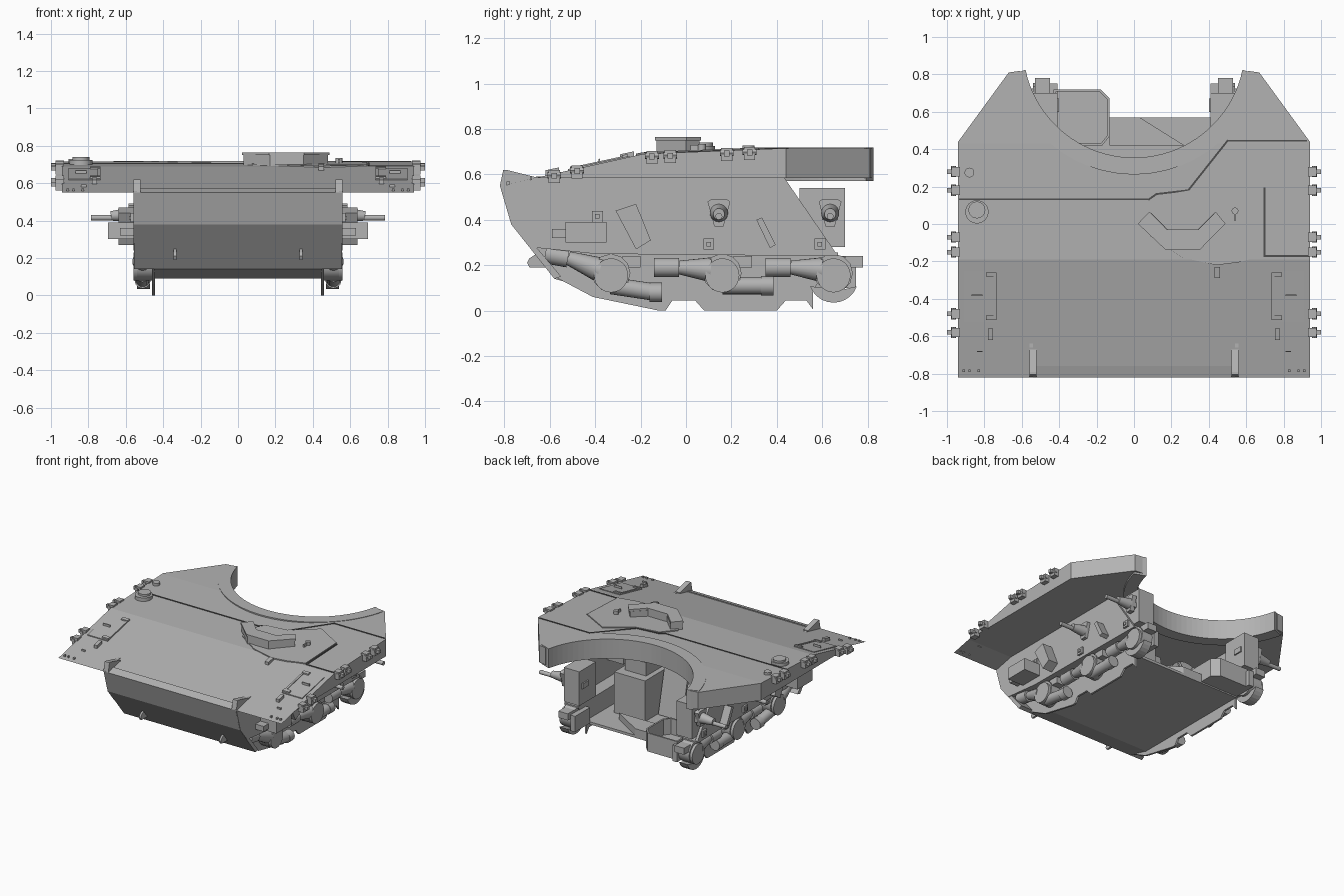
import bpy, bmesh, math
from mathutils import Vector


def material(name, v):
    m = bpy.data.materials.new(name)
    m.diffuse_color = (v, v, v, 1)
    return m


GREY = material("primer grey", 0.45)
DARK = material("dark gap", 0.08)


def finish(name, bm, mat=GREY):
    bmesh.ops.recalc_face_normals(bm, faces=bm.faces)
    me = bpy.data.meshes.new(name)
    bm.to_mesh(me)
    bm.free()
    me.materials.append(mat)
    ob = bpy.data.objects.new(name, me)
    bpy.context.scene.collection.objects.link(ob)
    return ob


def prism(name, pts, axis, a, b, mat=GREY, zoff=None):
    """Extrude a 2D outline along an axis; zoff bends it onto the deck."""
    def place(p, t):
        if axis == 'x':
            return (t, p[0], p[1])
        if axis == 'y':
            return (p[0], t, p[1])
        return (p[0], p[1], t + (zoff(p[1]) if zoff else 0))
    bm = bmesh.new()
    lo = [bm.verts.new(place(p, a)) for p in pts]
    hi = [bm.verts.new(place(p, b)) for p in pts]
    n = len(pts)
    bm.faces.new(lo)
    bm.faces.new(hi)
    for i in range(n):
        bm.faces.new((lo[i], lo[(i + 1) % n], hi[(i + 1) % n], hi[i]))
    return finish(name, bm, mat)


def box(name, x0, x1, y0, y1, z0, z1, mat=GREY):
    return prism(name, [(x0, y0), (x1, y0), (x1, y1), (x0, y1)], 'z', z0, z1, mat)


def rod(name, p, q, r1, r2=None, seg=20):
    """Cylinder or cone between two points."""
    p, q = Vector(p), Vector(q)
    bm = bmesh.new()
    bmesh.ops.create_cone(bm, cap_ends=True, segments=seg, radius1=r1,
                          radius2=r1 if r2 is None else r2, depth=(q - p).length)
    rot = Vector((0, 0, 1)).rotation_difference(q - p).to_matrix()
    for v in bm.verts:
        v.co = rot @ v.co + (p + q) / 2
    ob = finish(name, bm)
    for f in ob.data.polygons:
        f.use_smooth = len(f.vertices) == 4 and seg > 8
    return ob


def deck(y):
    """Height of the upper surface at depth y."""
    if y < -0.19:
        return 0.555 + (y + 0.82) * 0.135 / 0.63
    return 0.69 + min(y + 0.19, 0.62) * 0.025 / 0.62


def on_deck(name, pts, h, mat=GREY):
    return prism(name, pts, 'z', -0.01, h, mat, deck)


def rect(x0, x1, y0, y1):
    return [(x0, y0), (x1, y0), (x1, y1), (x0, y1)]


# Upper hull slab: side profile trimmed by a plan with the turret opening
YC, RI, RO = 0.948, 0.593, 0.683
A = math.atan2(0.825 - YC, 0.58)


def arc(r, a0, a1, n=40):
    return [(r * math.cos(a0 + (a1 - a0) * i / n), YC + r * math.sin(a0 + (a1 - a0) * i / n))
            for i in range(n + 1)]


slab = prism("upper_hull", [(-0.82, 0.55), (-0.19, 0.69), (0.43, 0.715), (0.9, 0.715),
                            (0.9, 0.585), (-0.66, 0.585)], 'x', -0.94, 0.94)
plan = prism("plan_cutter", [(-0.94, -0.9), (0.94, -0.9), (0.94, 0.44), (0.67, 0.81)]
             + arc(RI + 0.03, A, -math.pi - A) + [(-0.67, 0.81), (-0.94, 0.44)], 'z', 0.3, 1)
mod = slab.modifiers.new("trim", 'BOOLEAN')
mod.operation, mod.solver, mod.object = 'INTERSECT', 'EXACT', plan
plan.hide_render = True
plan.hide_set(True)
prism("turret_ring", arc(RI, A, -math.pi - A) + arc(RO, -math.pi - A + 0.02, A - 0.02), 'z', 0.57, 0.718)

# Nose and belly plates
prism("nose_plates", [(-0.82, 0.55), (-0.77, 0.38), (-0.58, 0.14), (-0.40, 0.09), (0.57, 0.09), (0.57, 0.11),
                      (-0.39, 0.11), (-0.57, 0.16), (-0.74, 0.385), (-0.76, 0.57)], 'x', -0.45, 0.45)

for s, side in ((1, "right"), (-1, "left")):
    def m(*v):
        return (s * v[0],) + v[1:]

    def mbox(name, x0, x1, *r):
        return box(side + "_" + name, s * x0, s * x1, *r)

    def mp(pts):
        return [(s * p[0], p[1]) for p in pts]

    # Hull walls: wide upper wall, ledge, narrow scalloped lower wall
    prism(side + "_nose_end", [(-0.82, 0.55), (-0.77, 0.38), (-0.58, 0.14), (-0.55, 0.15), (-0.66, 0.28),
                               (-0.74, 0.385), (-0.76, 0.57)], 'x', s * 0.45, s * 0.555)
    prism(side + "_upper_wall", [(-0.82, 0.555), (-0.77, 0.38), (-0.69, 0.28), (-0.40, 0.25), (0.67, 0.24),
                                 (0.43, 0.59), (-0.66, 0.59)], 'x', s * 0.54, s * 0.56)
    prism(side + "_ledge", [(-0.69, 0.28), (-0.40, 0.25), (0.67, 0.24), (0.67, 0.255), (-0.4, 0.265),
                            (-0.68, 0.295)], 'x', s * 0.44, s * 0.555)
    prism(side + "_lower_wall", [(-0.69, 0.28), (-0.58, 0.15), (-0.41, 0.06), (-0.12, 0), (-0.09, 0),
                                 (-0.06, 0.045), (0.04, 0.045), (0.08, 0), (0.40, 0), (0.44, 0.045),
                                 (0.53, 0.045), (0.56, 0.005), (0.56, 0.09), (0.66, 0.24), (-0.4, 0.26)],
          'x', s * 0.445, s * 0.46)

    # Suspension units: hub, forward cylinder, trailing cylinder
    for i, (y, tilt) in enumerate(((-0.33, 0.06), (0.16, 0), (0.65, 0))):
        n = "%s_suspension_%d_" % (side, i + 1)
        rod(n + "hub", m(0.45, y, 0.155), m(0.56, y, 0.155), 0.075, seg=28)
        rod(n + "hub_boss", m(0.45, y, 0.165), m(0.54, y, 0.165), 0.085, seg=12)
        f = -0.30 if i else -0.29
        rod(n + "forward_can", m(0.51, y + f, 0.19 + tilt), m(0.51, y - 0.19, 0.19 + tilt * 0.7), 0.042)
        rod(n + "forward_arm", m(0.51, y - 0.19, 0.19 + tilt * 0.7), m(0.51, y - 0.05, 0.18), 0.03, 0.055)
        box(n + "top_bracket", s * 0.45, s * 0.53, y + 0.05, y + 0.13, 0.19, 0.24)
        if i < 2:
            d = -0.03 if i == 0 else 0
            rod(n + "rear_arm", m(0.51, y, 0.11), m(0.51, y + 0.20, 0.11 + d), 0.038)
            rod(n + "rear_cap", m(0.51, y + 0.17, 0.11 + d), m(0.51, y + 0.225, 0.11 + d), 0.043, seg=12)
        else:
            c = [(y + 0.11 * math.cos(a), 0.145 + 0.11 * math.sin(a))
                 for a in [math.radians(200 + 14 * k) for k in range(11)]]
            prism(n + "stop_shoe", c + [(y + 0.03, 0.09)], 'x', s * 0.47, s * 0.54)

    # Roller mounts with tapered stubs
    for y in (0.145, 0.635):
        prism(side + "_roller_mount", [(y - 0.05, 0.48), (y - 0.035, 0.49), (y + 0.035, 0.49), (y + 0.05, 0.48),
                                       (y + 0.02, 0.37), (y - 0.02, 0.37)], 'x', s * 0.55, s * 0.585)
        rod(side + "_roller_stub", m(0.58, y, 0.43), m(0.68, y, 0.425), 0.04, 0.025)
        rod(side + "_roller_pin", m(0.68, y, 0.415), m(0.785, y, 0.415), 0.015)
        box(side + "_roller_carrier", s * 0.40, s * 0.56, y - 0.035, y + 0.035, 0.4, 0.44)

    # Side wall fittings
    mbox("front_block", 0.55, 0.695, -0.53, -0.35, 0.30, 0.39)
    mbox("front_block_end", 0.55, 0.63, -0.59, -0.53, 0.32, 0.36)
    prism(side + "_front_damper", [(-0.31, 0.44), (-0.22, 0.47), (-0.155, 0.31), (-0.22, 0.27)],
          'x', s * 0.55, s * 0.64)
    prism(side + "_bump_stop", [(0.31, 0.40), (0.335, 0.41), (0.395, 0.29), (0.37, 0.275)], 'x', s * 0.55, s * 0.62)
    for y, z in ((-0.39, 0.415), (0.10, 0.293), (0.59, 0.293)):
        mbox("square_frame", 0.55, 0.575, y - 0.024, y + 0.024, z - 0.024, z + 0.024)
        mbox("square_core", 0.57, 0.582, y - 0.01, y + 0.01, z - 0.01, z + 0.01)

    # Skirt lugs along the deck edge
    for y in (0.28, 0.18, -0.07, -0.15, -0.48, -0.58):
        z = deck(y)
        mbox("skirt_lug", 0.93, 0.975, y - 0.025, y + 0.025, z - 0.045, z + 0.012)
        rod(side + "_lug_pin", m(0.965, y - 0.03, z - 0.01), m(0.965, y + 0.03, z - 0.01), 0.014, seg=8)
        mbox("lug_tab", 0.97, 1.0, y - 0.012, y + 0.012, z - 0.025, z)

    # Tow brackets and lower eyes
    prism(side + "_tow_bracket", [(-0.82, 0.55), (-0.805, 0.62), (-0.79, 0.62), (-0.67, 0.59), (-0.67, 0.56)],
          'x', s * 0.52, s * 0.56)
    prism(side + "_lower_eye", [(-0.67, 0.19), (-0.69, 0.19), (-0.70, 0.21), (-0.69, 0.23), (-0.66, 0.25),
                                (-0.62, 0.19)], 'x', s * 0.33, s * 0.345)

    # Front access panels with frames and hinges
    on_deck(side + "_access_panel", mp(rect(0.735, 0.905, -0.52, -0.25)), 0.004)
    for y in (-0.27, -0.50):
        on_deck(side + "_panel_hinge", mp(rect(0.735, 0.79, y - 0.012, y + 0.012)), 0.014)
    on_deck(side + "_panel_latch", mp(rect(0.735, 0.75, -0.5, -0.27)), 0.009)
    on_deck(side + "_panel_grip", mp(rect(0.81, 0.87, -0.385, -0.378)), 0.02)
    on_deck(side + "_deck_stop", mp(rect(0.755, 0.78, -0.62, -0.56)), 0.02)
    for x in (0.83, 0.88, 0.91):
        on_deck(side + "_deck_bolt", mp(rect(x - 0.006, x + 0.006, -0.79, -0.778)), 0.008)
    on_deck(side + "_deck_slot", mp(rect(0.81, 0.84, -0.685, -0.678)), 0.008)
    mbox("interior_panel", 0.41, 0.45, 0.57, 0.75, 0.1, 0.22)
    mbox("rear_stowage", 0.41, 0.54, 0.50, 0.70, 0.28, 0.54)


# Deck seams follow plate joints
def seam(*pts):
    for p, q in zip(pts, pts[1:]):
        d = (Vector(q) - Vector(p)).normalized() * 0.005
        n = Vector((-d.y, d.x))
        p, q = Vector(p) - d, Vector(q) + d
        on_deck("deck_seam", [p + n, p - n, q - n, q + n], 0.004, DARK)


seam((-0.93, 0.132), (0.08, 0.132), (0.12, 0.16), (0.29, 0.18), (0.5, 0.445), (0.92, 0.445))
seam((0.70, -0.172), (0.93, -0.172))
seam((0.698, 0.19), (0.698, -0.172))

# Driver plate, periscope hood and hatch fittings
drv = [(0.04, 0.04), (0.12, 0.15), (0.3, 0.18), (0.48, 0.32), (0.69, 0.2), (0.69, -0.17),
       (0.56, -0.205), (0.44, -0.22), (0.26, -0.18), (0.08, -0.06)]
on_deck("driver_plate", drv, 0.008)
hood = [(0.03, 0.0), (0.09, 0.06), (0.18, -0.03), (0.34, -0.03), (0.43, 0.06), (0.48, 0.0), (0.35, -0.13),
        (0.17, -0.13)]
prism("periscope_hood", hood, 'z', 0.69, 0.75)
cx, cy = 0.26, -0.03
prism("hood_lid", [(cx + (x - cx) * 1.04, cy + (y - cy) * 1.06) for x, y in hood], 'z', 0.75, 0.765)
on_deck("driver_handle", rect(0.535, 0.545, 0.02, 0.06), 0.03)
rod("driver_knob", (0.54, 0.07, 0.69), (0.54, 0.07, 0.735), 0.018)
on_deck("hood_stop", rect(0.43, 0.46, -0.29, -0.23), 0.02)

# Round hatch and filler cap
rod("round_hatch", (-0.84, 0.065, 0.68), (-0.84, 0.065, 0.725), 0.062, seg=32)
rod("round_hatch_lid", (-0.84, 0.075, 0.72), (-0.84, 0.075, 0.74), 0.045, seg=24)
rod("filler_cap", (-0.88, 0.275, 0.69), (-0.88, 0.275, 0.728), 0.026)

# Interior: rear tray, engine block, slanted panel and cooling fan
tray = [(-0.43, 0.72), (-0.18, 0.72), (-0.13, 0.67), (-0.13, 0.47), (-0.17, 0.42), (-0.43, 0.42)]
prism("tray_floor", tray, 'z', 0.10, 0.12)
for p, q in zip(tray, tray[1:] + tray[:1]):
    d = (Vector(q) - Vector(p)).normalized() * 0.012
    n = Vector((d.y, -d.x))
    prism("tray_wall", [p, q, Vector(q) + n, Vector(p) + n], 'z', 0.1, 0.24)
box("engine_block", 0.1, 0.36, 0.0, 0.35, 0.11, 0.42)
box("engine_top", 0.14, 0.32, 0.05, 0.28, 0.42, 0.52)
prism("slanted_panel", [(0.2, 0.12), (0.22, 0.12), (0.14, 0.48), (0.12, 0.48)], 'x', -0.12, 0.08)
rod("cooling_fan_rim", (-0.3, 0.15, 0.34), (-0.3, 0.2, 0.34), 0.14, seg=32)
rod("cooling_fan_hub", (-0.3, 0.19, 0.34), (-0.3, 0.24, 0.34), 0.05)
for k in range(6):
    a = k * math.pi / 3
    rod("fan_spoke", (-0.3, 0.205, 0.34), (-0.3 + 0.13 * math.cos(a), 0.205, 0.34 + 0.13 * math.sin(a)), 0.012, seg=6)
prism("floor_wedge", [(-0.13, 0.57), (0.03, 0.57), (0.27, 0.42), (-0.13, 0.42)], 'z', 0.11, 0.16)
